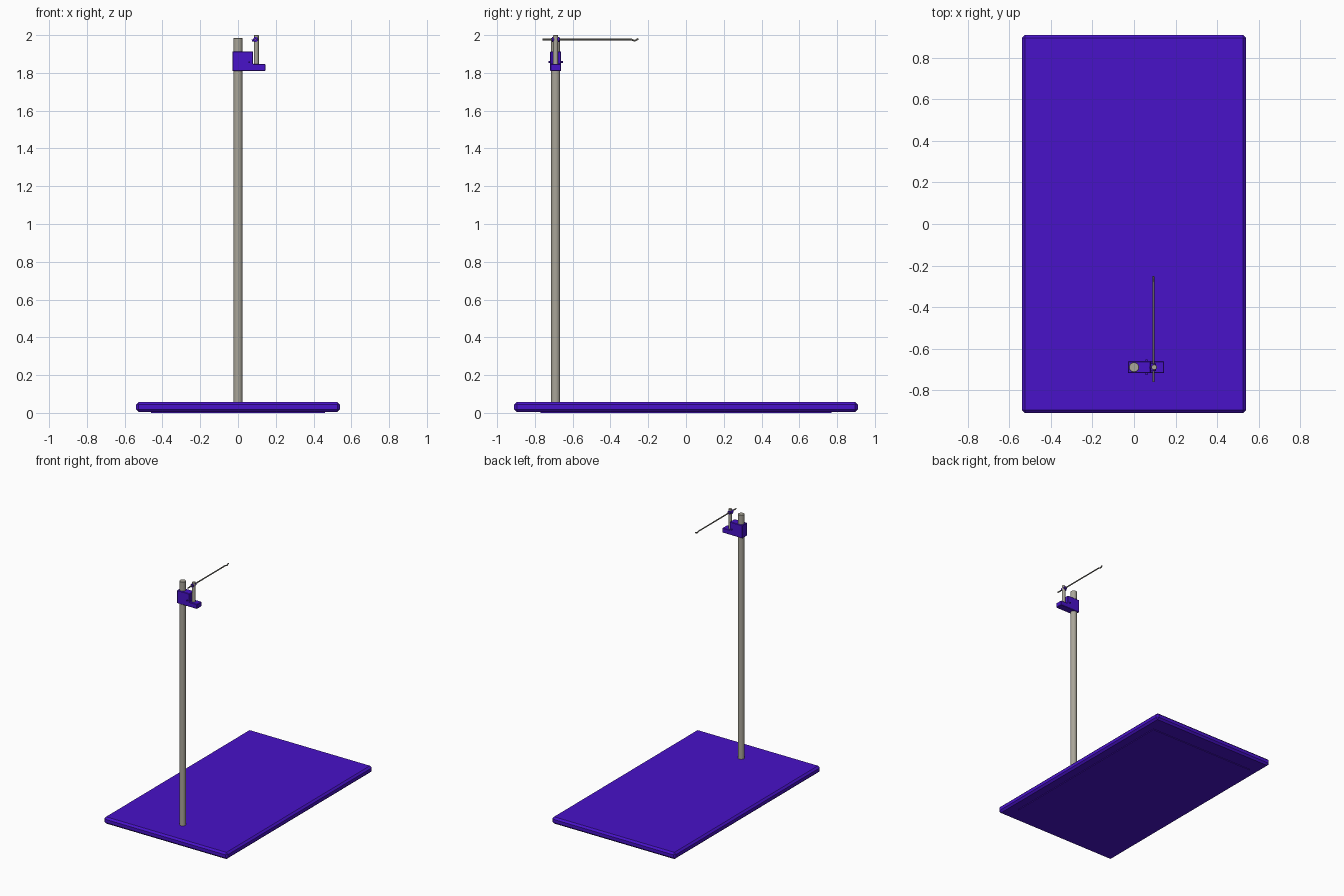
import bpy, bmesh, math
from mathutils import Vector

if "Cube" in bpy.data.objects:
    bpy.data.objects.remove(bpy.data.objects["Cube"])

def material(name, col):
    m = bpy.data.materials.new(name)
    m.diffuse_color = col
    m.use_nodes = True
    m.node_tree.nodes["Principled BSDF"].inputs["Base Color"].default_value = m.diffuse_color
    return m

PURPLE = material("purple_paint", (0.065, 0.006, 0.58, 1))
STEEL = material("warm_steel", (0.40, 0.38, 0.32, 1))
WIRE = material("dark_wire", (0.22, 0.21, 0.18, 1))

def finish(o, name, mat, bevel=0, segs=1, smooth=False):
    o.name = name
    o.data.materials.append(mat)
    if bevel:
        b = o.modifiers.new("edge", 'BEVEL')
        b.width, b.segments = bevel, segs
    if smooth:
        bpy.ops.object.shade_smooth_by_angle(angle=math.radians(35))
    return o

def box(name, lo, hi, mat, bevel=0):
    lo, hi = Vector(lo), Vector(hi)
    bpy.ops.mesh.primitive_cube_add(size=1, location=(lo + hi) / 2)
    o = bpy.context.object
    o.scale = hi - lo
    bpy.ops.object.transform_apply(location=False, rotation=False, scale=True)
    return finish(o, name, mat, bevel)

def rod(name, a, b, r, mat, sides=24, bevel=0):
    a, b = Vector(a), Vector(b)
    d = b - a
    bpy.ops.mesh.primitive_cylinder_add(vertices=sides, radius=r, depth=d.length,
        location=(a + b) / 2, rotation=d.to_track_quat('Z', 'Y').to_euler())
    return finish(bpy.context.object, name, mat, bevel, 1, True)

def extrude_profile(name, pts, y0, y1, mat, bevel=0):
    bm = bmesh.new()
    f = bm.faces.new([bm.verts.new((x, y0, z)) for x, z in pts])
    new = bmesh.ops.extrude_face_region(bm, geom=[f])["geom"]
    bmesh.ops.translate(bm, vec=(0, y1 - y0, 0),
                        verts=[v for v in new if isinstance(v, bmesh.types.BMVert)])
    bmesh.ops.recalc_face_normals(bm, faces=bm.faces)
    me = bpy.data.meshes.new(name)
    bm.to_mesh(me)
    bm.free()
    o = bpy.data.objects.new(name, me)
    bpy.context.collection.objects.link(o)
    return finish(o, name, mat, bevel)

# Base plate with chamfered edges
box("base_plate", (-0.54, -0.91, 0.005), (0.54, 0.91, 0.058), PURPLE, 0.014)
box("base_pad", (-0.46, -0.77, 0), (0.46, 0.77, 0.008), PURPLE)

# Upright column
PY, PX = -0.69, 0.097
rod("column", (0, PY, 0.05), (0, PY, 1.985), 0.024, STEEL, 32, 0.002)

# Stepped clamp block gripping the column
extrude_profile("clamp_block", [(-0.03, 1.81), (0.145, 1.81), (0.145, 1.847),
                (0.08, 1.847), (0.08, 1.913), (-0.03, 1.913)],
                PY - 0.029, PY + 0.029, PURPLE, 0.003)

# Clamp screw
rod("clamp_screw", (0.06, PY - 0.038, 1.857), (0.06, PY + 0.038, 1.857), 0.005, PURPLE, 12)

# Short post on the clamp ledge
rod("short_post", (PX, PY, 1.83), (PX, PY, 2.0), 0.013, STEEL, 24, 0.001)

# Small holder for the arm
rod("arm_holder", (PX - 0.004, PY - 0.019, 1.977), (PX - 0.004, PY + 0.019, 1.977), 0.013, PURPLE, 16)
rod("holder_screw", (PX - 0.022, PY, 1.97), (PX + 0.01, PY, 1.984), 0.006, PURPLE, 12)

# Thin arm with a kinked tip
cu = bpy.data.curves.new("thin_arm", 'CURVE')
cu.dimensions = '3D'
cu.bevel_depth, cu.bevel_resolution, cu.use_fill_caps = 0.0048, 2, True
path = [(-0.76, 1.977), (-0.29, 1.977), (-0.272, 1.970), (-0.252, 1.980)]
sp = cu.splines.new('POLY')
sp.points.add(len(path) - 1)
for p, (y, z) in zip(sp.points, path):
    p.co = (PX - 0.004, y, z, 1)
arm = bpy.data.objects.new("thin_arm", cu)
bpy.context.collection.objects.link(arm)
cu.materials.append(WIRE)
